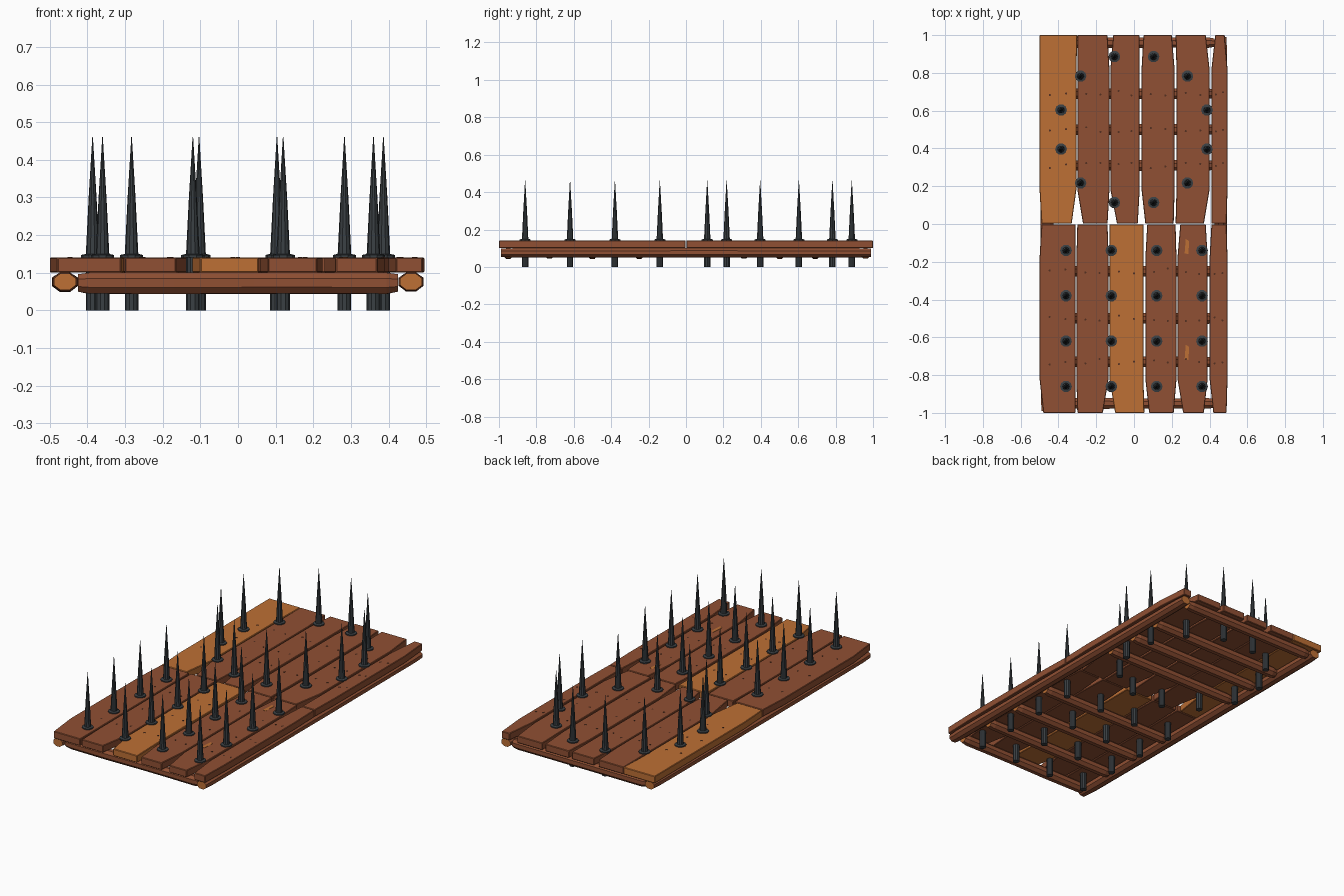
import bpy, bmesh, random
from math import sin, cos, pi, radians

cube = bpy.data.objects.get("Cube")
if cube:
    bpy.data.objects.remove(cube, do_unlink=True)

random.seed(4)


def material(name, rgb):
    mat = bpy.data.materials.new(name)
    mat.use_nodes = True
    mat.diffuse_color = (*rgb, 1)
    mat.node_tree.nodes["Principled BSDF"].inputs["Base Color"].default_value = (*rgb, 1)
    return mat


BARK = material("brown wood", (0.28, 0.08, 0.033))
FRESH = material("orange wood", (0.51, 0.16, 0.035))
NAIL = material("dark nail", (0.09, 0.03, 0.015))
IRON = material("dark iron", (0.042, 0.05, 0.056))


def finish(name, bm, *mats):
    bmesh.ops.recalc_face_normals(bm, faces=bm.faces)
    mesh = bpy.data.meshes.new(name)
    bm.to_mesh(mesh)
    bm.free()
    for mat in mats:
        mesh.materials.append(mat)
    obj = bpy.data.objects.new(name, mesh)
    bpy.context.collection.objects.link(obj)
    return obj


def loft(bm, rings):
    """Bridge rings of points into a closed, capped solid; return the caps."""
    loops = [[bm.verts.new(p) for p in ring] for ring in rings]
    n = len(loops[0])
    for a, b in zip(loops, loops[1:]):
        for i in range(n):
            j = (i + 1) % n
            bm.faces.new((a[i], a[j], b[j], b[i]))
    return [bm.faces.new(loops[0]), bm.faces.new(loops[-1])]


def extrude_outline(name, outline, z0, z1, mat, bevel=0):
    bm = bmesh.new()
    loft(bm, [[(x, y, z) for x, y in outline] for z in (z0, z1)])
    obj = finish(name, bm, mat)
    if bevel:
        mod = obj.modifiers.new("worn edges", "BEVEL")
        mod.width = bevel
        mod.segments = 1
    return obj


# Planks: left and right edge at the low end, along the middle and at the high end
BACK = [
    (-.49, -.33, -.5, -.305, -.5, -.3),
    (-.27, -.14, -.3, -.13, -.3, -.14),
    (-.09, .02, -.125, .03, -.11, .03),
    (.06, .21, .04, .215, .05, .2),
    (.22, .37, .225, .4, .22, .38),
    (.41, .49, .41, .495, .43, .48),
]
FRONT = [
    (-.48, -.31, -.5, -.31, -.49, -.31),
    (-.3, -.165, -.305, -.135, -.3, -.14),
    (-.1, .055, -.13, .05, -.13, .05),
    (.08, .21, .06, .225, .07, .22),
    (.26, .37, .23, .39, .245, .38),
    (.42, .49, .4, .495, .41, .49),
]
TOP, UNDER, TAPER = 0.141, 0.1, 0.18


def planks(prefix, rows, y0, y1, fresh_index):
    for i, (a, b, c, d, e, f) in enumerate(rows):
        low, high = y0 + TAPER, y1 - TAPER
        outline = [(a, y0), (b, y0), (d, low), (d, high),
                   (f, y1), (e, y1), (c, high), (c, low)]
        mat = FRESH if i == fresh_index else BARK
        extrude_outline(f"{prefix}_plank_{i + 1}", outline, UNDER, TOP, mat, 0.003)


planks("back", BACK, 0.002, 1, 0)
planks("front", FRONT, -1, -0.002, 2)


# Roughly hewn octagonal logs with fresh-cut ends
def log(name, along_x, half, offset, z, rw, rz, end_scale):
    stations = [-1, -0.93, -0.4, 0.1, 0.5, 0.93, 1]
    rings = []
    for t in stations:
        s = end_scale if abs(t) == 1 else random.uniform(0.95, 1.03)
        ring = []
        for k in range(8):
            ang = radians(22.5) + k * pi / 4
            across = offset + rw * s * cos(ang) / cos(pi / 8)
            up = min(z + rz * s * sin(ang) / cos(pi / 8), UNDER)
            ring.append((t * half, across, up) if along_x else (across, t * half, up))
        rings.append(ring)
    bm = bmesh.new()
    for cap in loft(bm, rings):
        cap.material_index = 1
    finish(name, bm, BARK, FRESH)


for side, x in (("left", 0.46), ("right", -0.46)):
    log(f"{side}_rail", False, 0.99, x, 0.076, 0.034, 0.026, 0.85)

BEAMS = [0.96, 0.69, 0.5, 0.31, -0.25, -0.5, -0.73, -0.95]
for i, y in enumerate(BEAMS):
    log(f"cross_beam_{i + 1}", True, 0.425, y, 0.073, 0.028, 0.029, 0.8)


# Nail heads where planks meet the inner beams
bm = bmesh.new()
for y in BEAMS[1:-1]:
    for a, b, c, d, e, f in (BACK if y > 0 else FRONT):
        for t in (0.28, 0.72):
            x = c + (d - c) * t
            ny = y + random.uniform(-0.015, 0.015)
            ring = [(x + 0.006 * cos(k * pi / 3), ny + 0.006 * sin(k * pi / 3))
                    for k in range(6)]
            loft(bm, [[(px, py, z) for px, py in ring] for z in (TOP - 0.002, TOP + 0.001)])
finish("nail_heads", bm, NAIL)

# Splintered patches showing fresh wood
for i, (x, y) in enumerate([(0.28, -0.12), (0.28, -0.68)]):
    outline = [(x - .012, y - .035), (x + .008, y - .04), (x + .012, y + .03), (x - .006, y + .04)]
    extrude_outline(f"splinter_{i + 1}", outline, TOP - 0.002, TOP + 0.001, FRESH)


# Iron spike: shaft below, collar on the deck, long point above
SIDES = 10
PROFILE = [(0.018, 0), (0.018, 0.14), (0.031, 0.14), (0.031, 0.147),
           (0.018, 0.15), (0.0105, 0.3), (0.0008, 0.461)]
bm = bmesh.new()
loft(bm, [[(r * cos(2 * pi * k / SIDES), r * sin(2 * pi * k / SIDES), z)
           for k in range(SIDES)] for r, z in PROFILE])
first_spike = finish("spike_1", bm, IRON)

# A ring of spikes on the back half, a grid on the front half
spots = [(0.4 * cos(radians(15 + 30 * k)), 0.5 + 0.4 * sin(radians(15 + 30 * k)))
         for k in range(12)]
spots += [(-0.36 + 0.24 * i, -0.14 - 0.24 * j) for i in range(4) for j in range(4)]
for i, (x, y) in enumerate(spots):
    spike = first_spike
    if i:
        spike = bpy.data.objects.new(f"spike_{i + 1}", first_spike.data)
        bpy.context.collection.objects.link(spike)
    spike.location = (x, y, 0)
